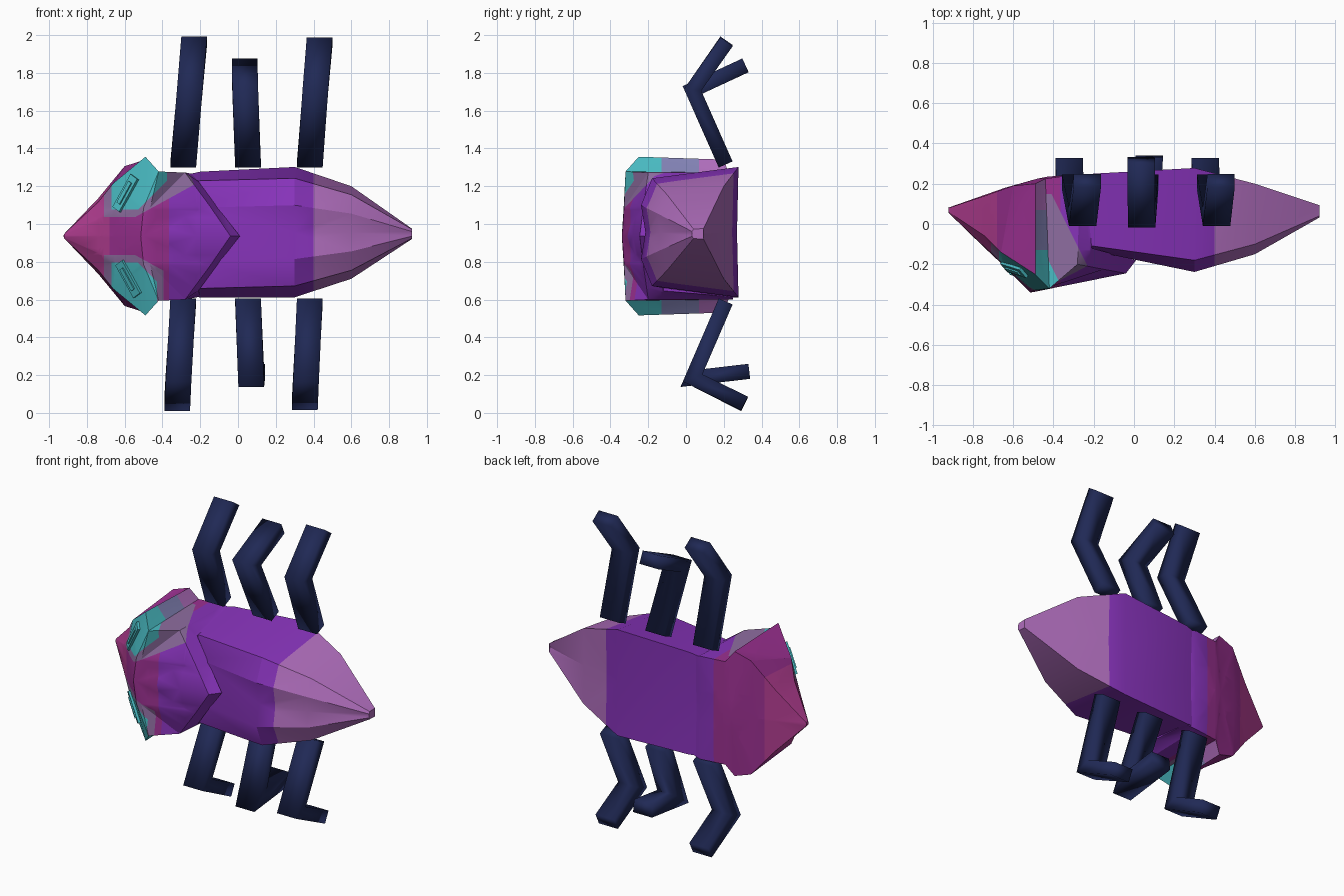
import bpy, bmesh, math
from mathutils import Vector, Matrix
from mathutils.bvhtree import BVHTree

if "Cube" in bpy.data.objects:
    bpy.data.objects.remove(bpy.data.objects["Cube"])


def material(name, rgb):
    col = [c / 12.92 if c < 0.04 else ((c + 0.055) / 1.055) ** 2.4 for c in rgb] + [1]
    m = bpy.data.materials.new(name)
    m.use_nodes = True
    m.diffuse_color = col
    m.node_tree.nodes["Principled BSDF"].inputs["Base Color"].default_value = col
    return m


MAGENTA, PLUM, PURPLE, LAVENDER, MAUVE, STEEL, TEAL, NAVY = range(8)
MATS = [material("magenta", (.7, .24, .57)), material("plum", (.61, .19, .57)),
        material("purple", (.53, .2, .73)), material("lavender", (.69, .43, .74)),
        material("mauve", (.56, .43, .63)), material("steel_lilac", (.51, .51, .71)),
        material("teal", (.29, .74, .77)), material("navy", (.125, .16, .335))]


def finish(bm, name, angle=None):
    bmesh.ops.recalc_face_normals(bm, faces=bm.faces)
    mesh = bpy.data.meshes.new(name)
    bm.to_mesh(mesh)
    ob = bpy.data.objects.new(name, mesh)
    bpy.context.collection.objects.link(ob)
    for m in MATS:
        mesh.materials.append(m)
    if angle:
        bpy.ops.object.select_all(action='DESELECT')
        ob.select_set(True)
        bpy.context.view_layer.objects.active = ob
        bpy.ops.object.shade_smooth_by_angle(angle=math.radians(angle))


def loft(bm, rings):
    """Skin a list of equal rings and close both ends."""
    loops = [[bm.verts.new(p) for p in r] for r in rings]
    n = len(loops[0])
    for a, b in zip(loops, loops[1:]):
        for i in range(n):
            j = (i + 1) % n
            bm.faces.new((a[i], a[j], b[j], b[i]))
    bm.faces.new(loops[0])
    bm.faces.new(loops[-1][::-1])


def ring(zc, half):
    """Mirror a half outline (x, y, height) about zc; first and last lie on the axis."""
    up = [(x, y, zc + h) for x, y, h in half]
    down = [(x, y, zc - h) for x, y, h in half[1:-1]]
    return up + down[::-1]


def cut(bm, co, no):
    bmesh.ops.bisect_plane(bm, geom=bm.verts[:] + bm.edges[:] + bm.faces[:],
                           plane_co=co, plane_no=no)


# Abdomen: x, centre z, back (half height, y), front corner (half height, y), y quarter, y mid
SECTIONS = [(-.32, .94, .31, .23, .27, -.1, -.1, -.1),
            (-.2, .944, .333, .25, .285, -.11, -.135, -.125),
            (.3, .957, .345, .278, .285, -.18, -.238, -.215),
            (.6, .955, .245, .2, .2, -.1, -.15, -.135),
            (.92, .948, .028, .093, .025, .04, .032, .035)]
bm = bmesh.new()
loft(bm, [ring(zc, [(x, yb - .008, 0), (x, yb, hb), (x, yf, hf), (x, yq, hf * .5), (x, ym, 0)])
          for x, zc, hb, yb, hf, yf, yq, ym in SECTIONS])
bmesh.ops.triangulate(bm, faces=bm.faces[:])
cut(bm, (.4, 0, 0), (1, 0, 0))
for f in bm.faces:
    f.material_index = LAVENDER if f.calc_center_median().x > .4 else PURPLE
finish(bm, "abdomen", 28)

# Head and neck shield: back mid, back corner, front corner, front quarter, front mid
ZH = .936
HEAD = [
    [(-.925, .08, 0), (-.92, .08, .012), (-.92, .06, .012), (-.92, .055, .006), (-.92, .055, 0)],
    [(-.74, .145, 0), (-.74, .14, .2), (-.74, -.06, .18), (-.74, -.115, .09), (-.74, -.12, 0)],
    [(-.64, .18, 0), (-.6, .19, .37), (-.66, -.14, .28), (-.65, -.2, .14), (-.66, -.195, 0)],
    [(-.48, .225, 0), (-.49, .2, .405), (-.49, -.25, .42), (-.5, -.33, .15), (-.515, -.34, 0)],
    [(-.43, .235, 0), (-.44, .225, .335), (-.42, -.32, .342), (-.465, -.328, .15), (-.5, -.338, 0)],
    [(-.27, .242, 0), (-.27, .248, .335), (-.28, -.2, .336), (-.15, -.225, .16), (-.04, -.245, 0)],
    [(-.2, .225, 0), (-.2, .235, .32), (-.21, -.12, .29), (-.1, -.15, .14), (.01, -.18, 0)],
]
bm = bmesh.new()
loft(bm, [ring(ZH, half) for half in HEAD])
bmesh.ops.triangulate(bm, faces=bm.faces[:])
bmesh.ops.recalc_face_normals(bm, faces=bm.faces)
surface = BVHTree.FromBMesh(bm)

# Eye patches are bounded by half spaces: normal (x, y, height), minimum
TEAL_ZONE = [((1, 0, 0), -.67), ((-1, 0, 0), .37), ((0, 0, 1), .14),
             ((-1, 0, 1), .67), ((0, -1, 0), .13), ((-2, -1, 0), 1.03)]
MAUVE_ZONE = [((1, 0, 0), -.71), ((-1, 0, 0), .22), ((0, 0, 1), .1),
              ((-.55, 0, 1), .4), ((0, -1, 0), -.15), ((-2, -1, 0), .67)]
for n, d in TEAL_ZONE + MAUVE_ZONE:
    for s in ((1, -1) if n[2] else (1,)):
        no = Vector((n[0], n[1], n[2] * s))
        cut(bm, Vector((0, 0, ZH)) + no * (d / no.length_squared), no)
# The patches on the right half stop short of the shield
RIGHT_TEAL_END, RIGHT_MAUVE_END = -.43, -.395
BANDS = [(-.68, MAGENTA), (-.365, PLUM)]
for x in [b[0] for b in BANDS] + [RIGHT_TEAL_END, RIGHT_MAUVE_END]:
    cut(bm, (x, 0, 0), (1, 0, 0))
cut(bm, (0, .07, 0), (0, 1, 0))
bm.normal_update()
for f in bm.faces:
    c = f.calc_center_median()
    left = c.z > ZH
    c.z = abs(c.z - ZH)

    def inside(zone, right_end):
        return (left or c.x < right_end) and all(Vector(n).dot(c) > d for n, d in zone)

    side = abs(f.normal.z) > .55 and f.normal.x < -.02
    fin_back = c.z > .335 and f.normal.x > .3
    f.material_index = next((m for x, m in BANDS if c.x < x), PURPLE)
    if fin_back:
        f.material_index = TEAL if c.y < -.13 else STEEL if c.y < .07 else LAVENDER
    elif not side and inside(TEAL_ZONE, RIGHT_TEAL_END):
        f.material_index = TEAL
    elif not side and inside(MAUVE_ZONE, RIGHT_MAUVE_END):
        f.material_index = MAUVE
finish(bm, "head_shield", 30)

# Eyes: slim bars resting on the slanted face
for name, s, x in (("left_eye", 1, -.59), ("right_eye", -1, -.575)):
    hit, normal, _, _ = surface.ray_cast(Vector((x, -2, ZH + s * .225)), Vector((0, 1, 0)))
    along = Vector((.12, 0, s * .16))
    along = (along - normal * along.dot(normal)).normalized()
    across = normal.cross(along)
    rot = Matrix((along, across, normal)).transposed().to_4x4()
    bm = bmesh.new()
    for length, width, thick in ((.2, .06, .03), (.13, .025, .045)):
        bmesh.ops.create_cube(bm, size=1, matrix=Matrix.Translation(hit) @ rot
                              @ Matrix.Diagonal((length, width, thick, 1)))
    for f in bm.faces:
        f.material_index = TEAL
    finish(bm, name)


def leg(name, path, width=.068, thick=.04):
    """Bent flat strip along three points, mitred at the knee."""
    pts = [Vector(p) for p in path]
    dirs = [(b - a).normalized() for a, b in zip(pts, pts[1:])]
    rings = []
    for i, p in enumerate(pts):
        a, b = dirs[max(i - 1, 0)], dirs[min(i, 1)]
        t = (a + b).normalized()
        side = Vector((0, -t.z, t.y)).normalized() * thick / max(t.dot(a), .4)
        w = Vector((width, 0, 0))
        rings.append([p - w - side, p + w - side, p + w + side, p - w + side])
    bm = bmesh.new()
    loft(bm, rings)
    for f in bm.faces:
        f.material_index = NAVY
    finish(bm, name, 120)


# Legs: base x, then knee and foot x, foot y and foot z for the upper and lower row
LEGS = [("front", -.29, (-.255, -.232, .215, 1.97), (-.315, -.322, .31, .045)),
        ("middle", .053, (.038, .035, .315, 1.84), (.07, .075, .335, .22)),
        ("rear", .38, (.41, .432, .215, 1.965), (.36, .354, .31, .05))]
for label, x, upper, lower in LEGS:
    for side, (kx, fx, fy, fz), base, knee in (("left", upper, 1.315, 1.71),
                                               ("right", lower, .59, .185)):
        leg(f"{label}_{side}_leg", [(x, .21, base), (kx, .035, knee), (fx, fy, fz)])
